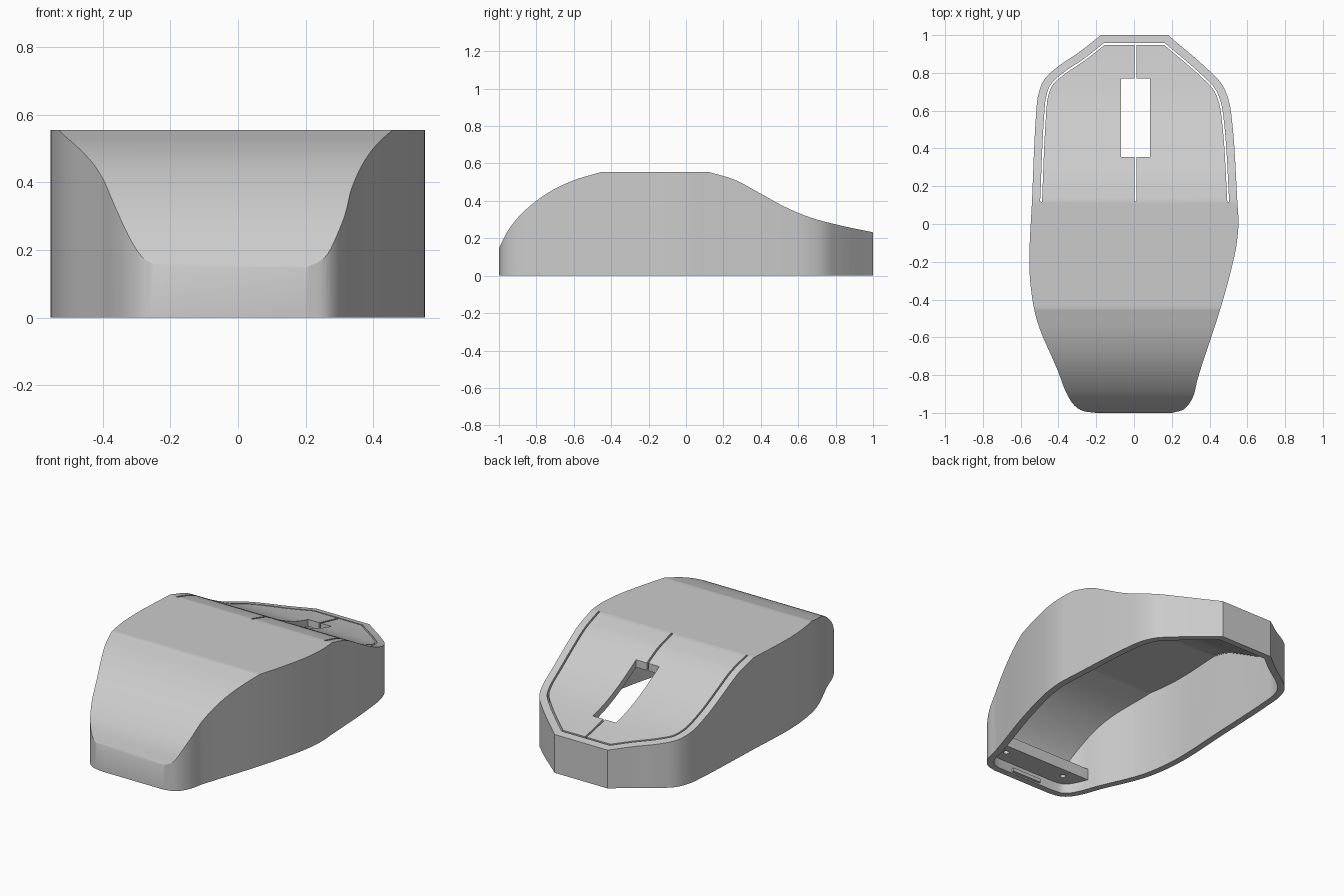
import bpy, bmesh, math
from mathutils import Vector

cube = bpy.data.objects.get("Cube")
if cube:
    bpy.data.objects.remove(cube, do_unlink=True)

WALL = 0.04

grey = bpy.data.materials.new("plain_grey")
grey.use_nodes = True
grey.diffuse_color = (0.6, 0.6, 0.6, 1)
grey.node_tree.nodes["Principled BSDF"].inputs["Base Color"].default_value = (0.6, 0.6, 0.6, 1)


def smooth(points, steps=6):
    """Smooth curve through 2D points, with tangents scaled to segment length."""
    p = [Vector(q) for q in points]
    n = len(p)
    slope = []
    for i in range(n):
        a, b = p[max(i - 1, 0)], p[min(i + 1, n - 1)]
        if 0 < i < n - 1:
            slope.append(((p[i] - a).normalized() + (b - p[i]).normalized()).normalized())
        else:
            slope.append((b - a).normalized())
    out = []
    for i in range(n - 1):
        size = (p[i + 1] - p[i]).length
        for k in range(steps):
            t = k / steps
            out.append(p[i] * (2*t**3 - 3*t**2 + 1) + p[i + 1] * (3*t**2 - 2*t**3)
                       + slope[i] * size * (t**3 - 2*t**2 + t)
                       + slope[i + 1] * size * (t**3 - t**2))
    return out + [p[-1]]


def inset(loop, d):
    """Mitred inward offset of a counter-clockwise loop."""
    out = []
    for i, q in enumerate(loop):
        e1 = (q - loop[i - 1]).normalized()
        e2 = (loop[(i + 1) % len(loop)] - q).normalized()
        n1, n2 = Vector((-e1.y, e1.x)), Vector((-e2.y, e2.x))
        out.append(q + (n1 + n2) * d / (1 + n1.dot(n2)))
    return out


def make_object(name, bm):
    bmesh.ops.recalc_face_normals(bm, faces=bm.faces)
    mesh = bpy.data.meshes.new(name)
    bm.to_mesh(mesh)
    bm.free()
    mesh.materials.append(grey)
    obj = bpy.data.objects.new(name, mesh)
    bpy.context.collection.objects.link(obj)
    return obj


def prism(name, loop, lo, hi):
    bm = bmesh.new()
    low = [bm.verts.new((q.x, q.y, lo)) for q in loop]
    high = [bm.verts.new((q.x, q.y, hi)) for q in loop]
    bm.faces.new(low[::-1])
    bm.faces.new(high)
    for i in range(len(loop)):
        j = (i + 1) % len(loop)
        bm.faces.new((low[i], low[j], high[j], high[i]))
    return make_object(name, bm)


def box(name, x0, x1, y0, y1, z0, z1):
    corners = [(x0, y0), (x1, y0), (x1, y1), (x0, y1)]
    return prism(name, [Vector(c) for c in corners], z0, z1)


def sample(chain, y):
    """Value at y on a chain of (y, value) pairs sorted by y."""
    for (y0, v0), (y1, v1) in zip(chain, chain[1:]):
        if y <= y1 and y1 > y0:
            return v0 + (v1 - v0) * max(0, (y - y0) / (y1 - y0))
    return chain[-1][1]


def loft(name, loop, top, base, y0, y1):
    """Solid between y0 and y1 whose rectangular sections follow a plan loop and a top curve."""
    right = sorted((q.y, q.x) for q in loop[:split])
    left = sorted((q.y, q.x) for q in loop[split:])
    top = sorted((q[0], q[1]) for q in top)
    stations = [y0]
    for y in sorted(q[0] for q in right + left + top):
        if stations[-1] + 0.002 < y < y1 - 0.002:
            stations.append(y)
    stations.append(y1)
    bm = bmesh.new()
    rings = []
    for y in stations:
        xr, xl, z = sample(right, y), sample(left, y), sample(top, y)
        rings.append([bm.verts.new(c) for c in
                      ((xl, y, base), (xr, y, base), (xr, y, z), (xl, y, z))])
    for a, b in zip(rings, rings[1:]):
        for i in range(4):
            j = (i + 1) % 4
            bm.faces.new((a[i], a[j], b[j], b[i]))
    bm.faces.new(rings[0])
    bm.faces.new(rings[-1])
    return make_object(name, bm)


def cut(target, tool):
    """Subtract the tool and discard it."""
    mod = target.modifiers.new("cut", "BOOLEAN")
    mod.operation, mod.solver, mod.object = "DIFFERENCE", "EXACT", tool
    bpy.context.view_layer.update()
    result = target.evaluated_get(bpy.context.evaluated_depsgraph_get())
    mesh = bpy.data.meshes.new_from_object(result)
    target.modifiers.clear()
    target.data = mesh
    bpy.data.objects.remove(tool, do_unlink=True)


# Plan outline: right-hand and left-hand curves, straight across front and back
side_a = [(0.2, -1), (0.265, -0.98), (0.31, -0.92), (0.337, -0.82), (0.457, -0.45),
          (0.52, -0.22), (0.541, -0.12), (0.553, 0), (0.547, 0.12), (0.515, 0.58),
          (0.5, 0.66), (0.465, 0.74), (0.4, 0.81), (0.18, 1)]
side_b = [(-0.175, 1), (-0.29, 0.91), (-0.4, 0.835), (-0.475, 0.765), (-0.508, 0.68),
          (-0.517, 0.6), (-0.54, 0.12), (-0.554, -0.2), (-0.546, -0.34), (-0.514, -0.51),
          (-0.402, -0.78), (-0.36, -0.89), (-0.318, -0.958), (-0.275, -0.988), (-0.2, -1)]
curve_a = smooth(side_a)
split = len(curve_a)
outline = curve_a + smooth(side_b)

# Side profile: rounded front, flat crown, sweeping slope to the back
front_curve = [(-1, 0.147), (-0.945, 0.252), (-0.86, 0.35), (-0.73, 0.448),
               (-0.6, 0.51), (-0.45, 0.555)]
back_curve = [(0.12, 0.555), (0.26, 0.513), (0.39, 0.444), (0.527, 0.369),
              (0.66, 0.313), (0.82, 0.27), (1, 0.232)]
crown = smooth(front_curve) + smooth(back_curve)
profile = [Vector((-1, -0.2)), Vector((1, -0.2))] + crown[::-1]

# Hollow shell, open underneath
shell = loft("shell", outline, crown, 0, -1, 1)
inner_crown = inset(profile, WALL)[2:]
cut(shell, loft("cavity", inset(outline, WALL), inner_crown, -0.1, WALL - 1, 1 - WALL))

# Thin gap that frames the two buttons
pairs = zip(outline, inset(outline, 0.043), inset(outline, 0.053))
kept = [(a, b) for q, a, b in pairs if q.y > 0.115]
gap = [a for a, b in kept] + [b for a, b in reversed(kept)]
cut(shell, prism("button_gap", gap, 0.15, 0.8))

# Gap between the buttons, and the wheel opening
cut(shell, box("middle_gap", 0.003, 0.014, 0.12, 0.952, 0.15, 0.8))
cut(shell, box("wheel_opening", -0.07, 0.085, 0.355, 0.77, 0.1, 0.8))

# Inner screw shelf across the front end
shelf = loft("screw_shelf", inset(outline, WALL - 0.004), [(-1, 0.13), (1, 0.13)],
             0.06, -0.964, -0.82)
for x in (-0.21, 0.21):
    ring = [Vector((x + 0.016 * math.cos(a * math.pi / 8), -0.88 + 0.016 * math.sin(a * math.pi / 8)))
            for a in range(16)]
    cut(shelf, prism("screw_hole", ring, 0, 0.11))

# Small catch inside the front wall
catch = box("front_catch", -0.1, 0.1, -0.965, -0.945, 0.008, 0.03)

for obj in (shell, shelf, catch):
    bpy.ops.object.select_all(action="DESELECT")
    obj.select_set(True)
    bpy.context.view_layer.objects.active = obj
    bpy.ops.object.shade_smooth_by_angle(angle=math.radians(28))
